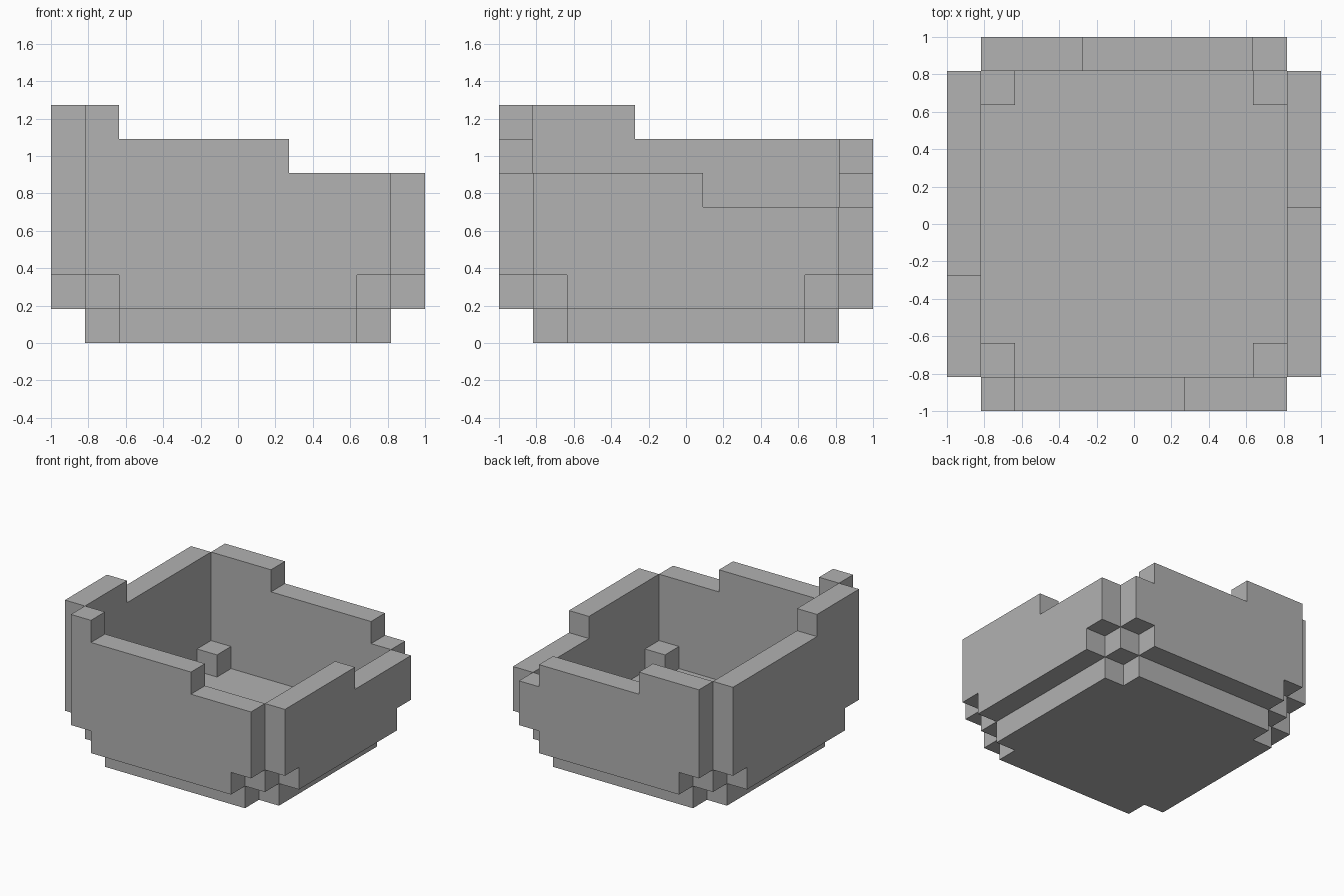
import bpy
import bmesh
from mathutils import Vector

cube = bpy.data.objects.get("Cube")
if cube:
    bpy.data.objects.remove(cube, do_unlink=True)

U = 2 / 11  # one block

grey = bpy.data.materials.new("plain_grey")
grey.use_nodes = True
colour = (0.445, 0.445, 0.445, 1)
grey.diffuse_color = colour
grey.node_tree.nodes["Principled BSDF"].inputs["Base Color"].default_value = colour


def prism(name, outline, place, push):
    """Extrude a flat outline (in blocks); place maps (a, b) to x, y, z."""
    bm = bmesh.new()
    face = bm.faces.new([bm.verts.new(Vector(place(a, b)) * U) for a, b in outline])
    moved = bmesh.ops.extrude_face_region(bm, geom=[face])["geom"]
    verts = [v for v in moved if isinstance(v, bmesh.types.BMVert)]
    bmesh.ops.translate(bm, verts=verts, vec=Vector(push) * U)
    bmesh.ops.recalc_face_normals(bm, faces=bm.faces)
    mesh = bpy.data.meshes.new(name)
    bm.to_mesh(mesh)
    bm.free()
    mesh.materials.append(grey)
    obj = bpy.data.objects.new(name, mesh)
    bpy.context.collection.objects.link(obj)
    return obj


def wall_outline(steps):
    """Notched lower corners and a stepped rim; steps are (start, height)."""
    points = [(-4.5, 2), (-3.5, 2), (-3.5, 1), (3.5, 1), (3.5, 2), (4.5, 2)]
    ends = [start for start, _ in steps[1:]] + [4.5]
    for (start, height), end in reversed(list(zip(steps, ends))):
        points += [(end, height), (start, height)]
    return points


# Floor slab with its corner blocks left out
quarter = [(4.5, 3.5), (3.5, 3.5), (3.5, 4.5)]
floor = quarter + [(-x, y) for x, y in reversed(quarter)]
floor += [(-x, -y) for x, y in quarter] + [(x, -y) for x, y in reversed(quarter)]
prism("floor", floor, lambda x, y: (x, y, 0), (0, 0, 1))

# Corner blocks sitting one layer above the floor's missing corners
square = [(3.5, 3.5), (4.5, 3.5), (4.5, 4.5), (3.5, 4.5)]
for side, sx in (("left", 1), ("right", -1)):
    for end, sy in (("front", -1), ("back", 1)):
        prism(f"{end}_{side}_corner_block", [(x * sx, y * sy) for x, y in square],
              lambda x, y: (x, y, 1), (0, 0, 1))

# Four walls, their rims stepping down around the box
prism("front_wall", wall_outline([(-4.5, 7), (-3.5, 6), (1.5, 5)]),
      lambda a, z: (a, -5.5, z), (0, 1, 0))
prism("back_wall", wall_outline([(-4.5, 6), (-1.5, 5), (3.5, 4)]),
      lambda a, z: (a, 4.5, z), (0, 1, 0))
prism("right_wall", wall_outline([(-4.5, 7), (-1.5, 6)]),
      lambda a, z: (-5.5, a, z), (1, 0, 0))
prism("left_wall", wall_outline([(-4.5, 5), (0.5, 4)]),
      lambda a, z: (4.5, a, z), (1, 0, 0))
